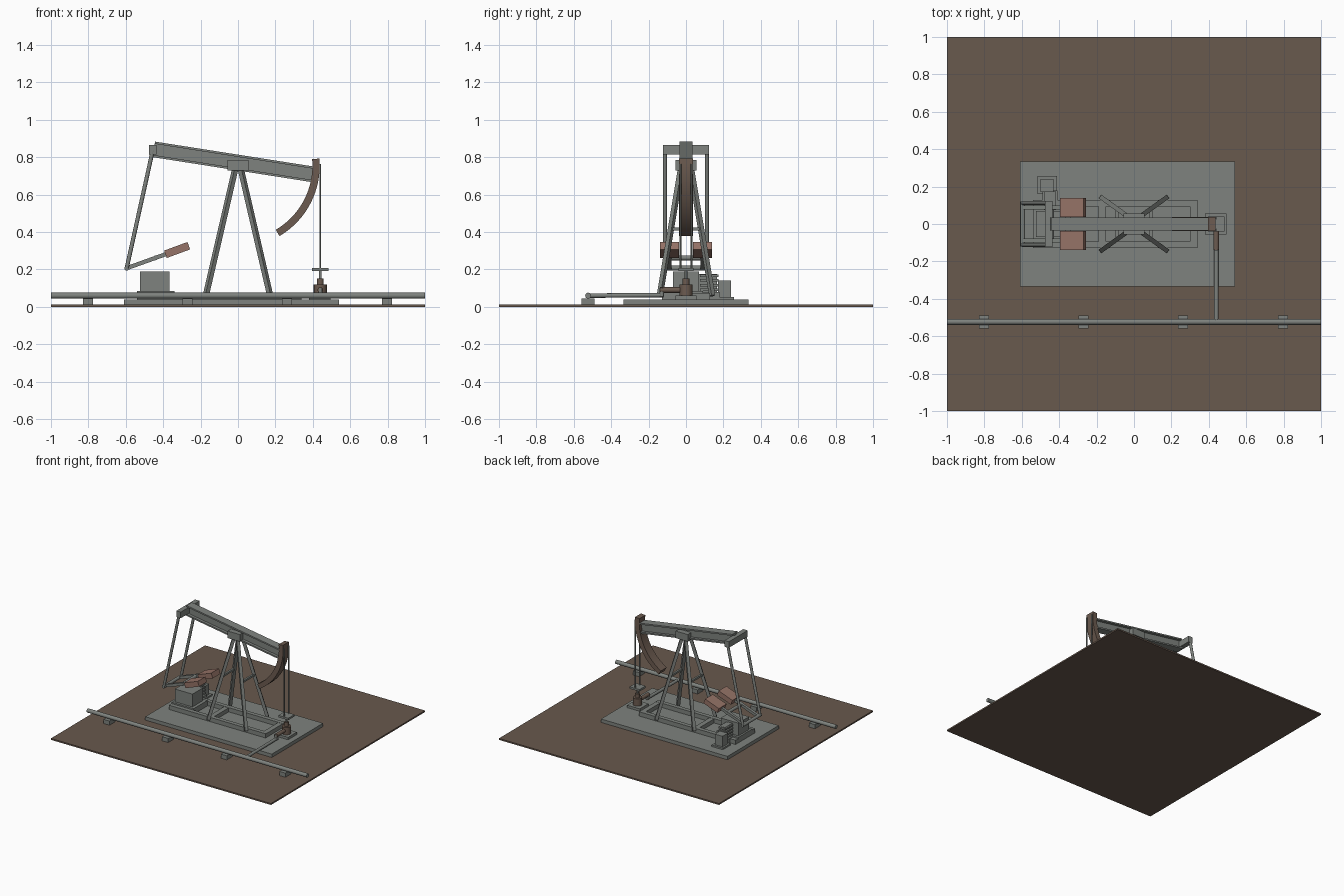
import bpy, bmesh, math
from mathutils import Vector, Matrix

cube = bpy.data.objects.get("Cube")
if cube:
    bpy.data.objects.remove(cube, do_unlink=True)


def material(name, rgb):
    m = bpy.data.materials.new(name)
    m.use_nodes = True
    m.diffuse_color = (*rgb, 1)
    m.node_tree.nodes["Principled BSDF"].inputs["Base Color"].default_value = (*rgb, 1)
    return m


SOIL = material("brown_soil", (0.14, 0.10, 0.075))
STEEL = material("grey_steel", (0.21, 0.225, 0.21))
RUST = material("rusty_brown", (0.15, 0.105, 0.08))
RED = material("faded_red", (0.30, 0.17, 0.135))


def finish(name, bm, mat, smooth=False):
    bmesh.ops.recalc_face_normals(bm, faces=bm.faces)
    mesh = bpy.data.meshes.new(name)
    bm.to_mesh(mesh)
    bm.free()
    mesh.materials.append(mat)
    ob = bpy.data.objects.new(name, mesh)
    bpy.context.collection.objects.link(ob)
    if smooth:
        bpy.ops.object.select_all(action='DESELECT')
        ob.select_set(True)
        bpy.context.view_layer.objects.active = ob
        bpy.ops.object.shade_smooth_by_angle(angle=math.radians(40))
    return ob


def box(name, xr, yr, zr, mat=STEEL):
    """Box from its ranges along each axis."""
    bm = bmesh.new()
    size = [r[1] - r[0] for r in (xr, yr, zr)]
    mid = [(r[0] + r[1]) / 2 for r in (xr, yr, zr)]
    bmesh.ops.create_cube(bm, size=1, matrix=Matrix.Translation(mid) @ Matrix.Diagonal((*size, 1)))
    return finish(name, bm, mat)


def bar(name, a, b, w, h, mat=STEEL):
    """Square bar between two points, w across and h deep."""
    a, b = Vector(a), Vector(b)
    d = b - a
    bm = bmesh.new()
    m = Matrix.Translation((a + b) / 2) @ d.to_track_quat('X', 'Z').to_matrix().to_4x4()
    bmesh.ops.create_cube(bm, size=1, matrix=m @ Matrix.Diagonal((d.length, w, h, 1)))
    return finish(name, bm, mat)


def rod(name, a, b, r, mat=STEEL, sides=16):
    """Round rod between two points."""
    a, b = Vector(a), Vector(b)
    d = b - a
    bm = bmesh.new()
    m = Matrix.Translation((a + b) / 2) @ d.to_track_quat('Z', 'Y').to_matrix().to_4x4()
    bmesh.ops.create_cone(bm, cap_ends=True, segments=sides, radius1=r, radius2=r,
                          depth=d.length, matrix=m)
    return finish(name, bm, mat, True)


SIDES = (("right", -1), ("left", 1))

# Ground and concrete pad
box("ground", (-1, 1), (-1, 1), (0, 0.012), SOIL)
box("pad", (-0.61, 0.54), (-0.333, 0.333), (0.012, 0.04))

# Pipeline on its supports
rod("pipeline", (-1, -0.523, 0.06), (1, -0.523, 0.06), 0.016)
for i in range(4):
    x = -0.803 + i * 0.533
    box(f"pipe_support_{i + 1}", (x - 0.027, x + 0.027), (-0.56, -0.488), (0.012, 0.046))

# Skid frame
for side, s in SIDES:
    box(f"skid_rail_{side}", (-0.54, 0.34), (s * 0.11 - 0.017, s * 0.11 + 0.017), (0.04, 0.075))
for name, x in (("front", 0.32), ("middle", -0.17), ("rear", -0.52)):
    box(f"skid_cross_{name}", (x - 0.02, x + 0.02), (-0.095, 0.095), (0.04, 0.073))

# Support tower
for side, s in SIDES:
    for end, e in (("rear", -1), ("front", 1)):
        bar(f"tower_leg_{end}_{side}", (e * 0.172, s * 0.14, 0.06), (e * 0.012, s * 0.025, 0.75),
            0.024, 0.024)
for end, e in (("rear", -1), ("front", 1)):
    bar(f"tower_brace_{end}", (e * 0.09, -0.08, 0.415), (e * 0.09, 0.08, 0.415), 0.016, 0.016)
box("saddle", (-0.055, 0.055), (-0.055, 0.055), (0.728, 0.786))

# Walking beam: tilted I section
rear, front = Vector((-0.45, 0, 0.842)), Vector((0.41, 0, 0.707))
up = Vector((0.155, 0, 0.988))
bar("beam_web", rear, front, 0.022, 0.07)
for name, k in (("upper", 0.036), ("lower", -0.036)):
    bar(f"beam_{name}_flange", rear + up * k, front + up * k, 0.068, 0.012)

# Curved head, swept round the pivot
bm = bmesh.new()
rings = []
for i in range(17):
    t = math.radians(5 - 64.5 * i / 16)
    rings.append([bm.verts.new((r * math.cos(t), y, 0.755 + r * math.sin(t)))
                  for r, y in ((0.398, -0.038), (0.437, -0.038), (0.437, 0.038), (0.398, 0.038))])
for a, b in zip(rings, rings[1:]):
    for j in range(4):
        k = (j + 1) % 4
        bm.faces.new((a[j], a[k], b[k], b[j]))
bm.faces.new(rings[0])
bm.faces.new(rings[-1])
finish("curved_head", bm, RUST, True)

# Cables, carrier bar and polished rod
for side, s in SIDES:
    rod(f"cable_{side}", (0.44, s * 0.03, 0.2), (0.44, s * 0.03, 0.765), 0.005, sides=8)
box("carrier_bar", (0.395, 0.485), (-0.04, 0.04), (0.192, 0.208))
rod("polished_rod", (0.44, 0, 0.14), (0.44, 0, 0.2), 0.007, sides=10)

# Wellhead and flow line
box("wellhead_base", (0.38, 0.495), (-0.057, 0.057), (0.04, 0.06))
rod("wellhead_body", (0.44, 0, 0.06), (0.44, 0, 0.12), 0.035, RUST)
rod("wellhead_neck", (0.44, 0, 0.12), (0.44, 0, 0.152), 0.018, RUST)
rod("flow_outlet", (0.44, -0.03, 0.09), (0.44, -0.14, 0.09), 0.015, RUST)
rod("flow_elbow", (0.44, -0.13, 0.1), (0.44, -0.13, 0.055), 0.013)
rod("flow_line", (0.44, -0.12, 0.063), (0.44, -0.523, 0.06), 0.012)

# Gearbox and finned motor
box("gearbox_base", (-0.54, -0.34), (-0.09, 0.09), (0.04, 0.085))
box("gearbox", (-0.525, -0.365), (-0.07, 0.07), (0.085, 0.19))
box("motor_base", (-0.49, -0.41), (0.08, 0.18), (0.04, 0.08))
box("motor_core", (-0.47, -0.43), (0.07, 0.165), (0.08, 0.175))
for i in range(4):
    z = 0.085 + i * 0.025
    box(f"motor_fin_{i + 1}", (-0.482, -0.418), (0.075, 0.175), (z, z + 0.013))

# Control cabinet
box("cabinet_base", (-0.515, -0.413), (0.16, 0.257), (0.04, 0.053))
box("cabinet", (-0.5, -0.43), (0.17, 0.24), (0.053, 0.14))

# Cranks, counterweights and pitman arms
rod("crank_shaft", (-0.44, -0.1, 0.262), (-0.44, 0.1, 0.262), 0.013)
rod("crank_pin", (-0.595, -0.12, 0.207), (-0.595, 0.12, 0.207), 0.013)
for side, s in SIDES:
    y = s * 0.088
    bar(f"crank_{side}", (-0.6, y, 0.205), (-0.36, y, 0.291), 0.022, 0.022)
    bar(f"counterweight_{side}", (-0.388, y, 0.281), (-0.263, y, 0.327), 0.1, 0.042, RED)
    rod(f"pitman_{side}", (-0.595, s * 0.112, 0.207), (-0.455, s * 0.112, 0.84), 0.011)

# Equalizer across the rear of the beam
bar("equalizer", (-0.455, -0.122, 0.84), (-0.455, 0.122, 0.84), 0.04, 0.05)
